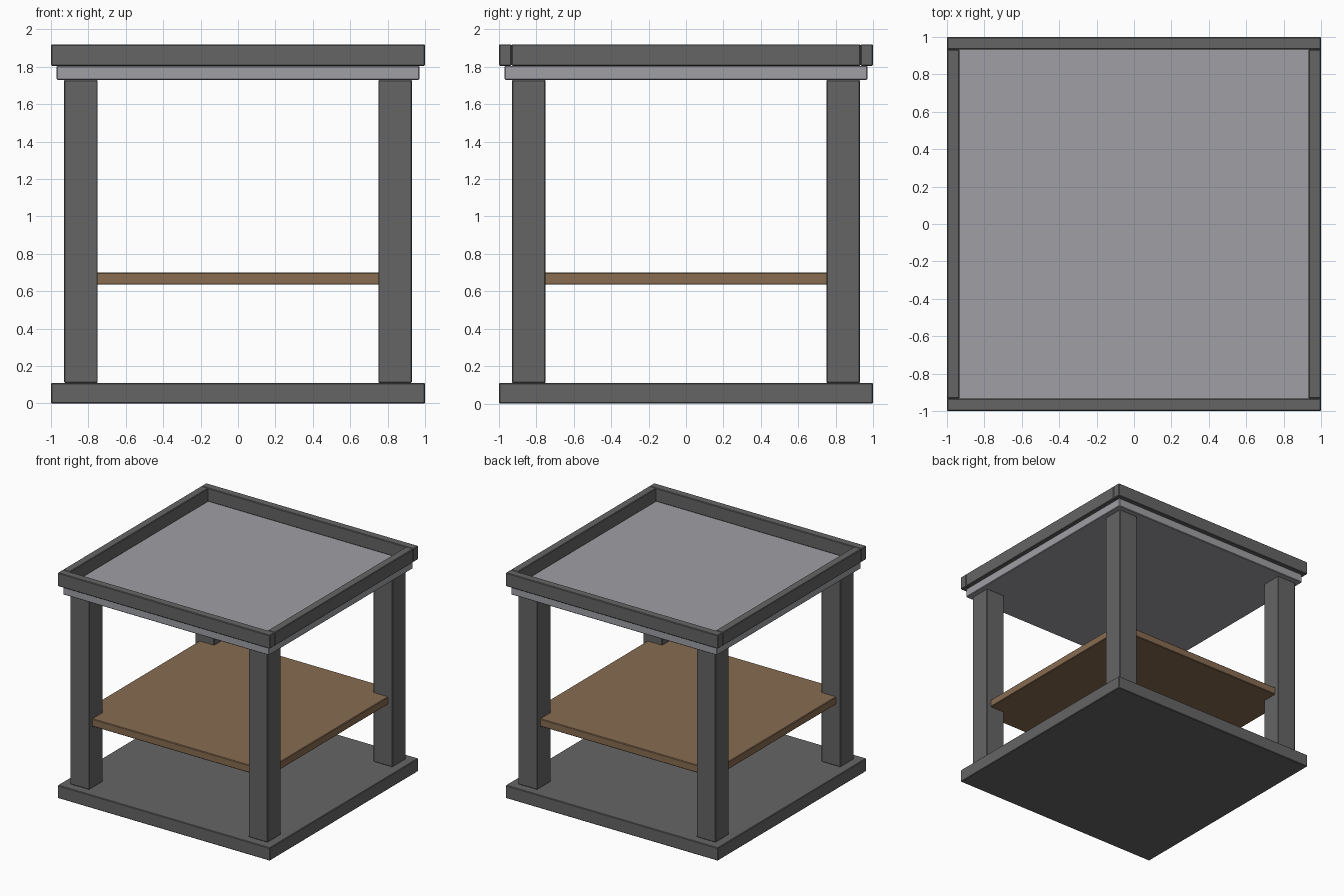
import bpy

cube = bpy.data.objects.get("Cube")
if cube:
    bpy.data.objects.remove(cube, do_unlink=True)


def make_material(name, rgb):
    mat = bpy.data.materials.new(name)
    mat.use_nodes = True
    colour = (*rgb, 1.0)
    mat.diffuse_color = colour
    mat.node_tree.nodes["Principled BSDF"].inputs["Base Color"].default_value = colour
    return mat


dark_grey = make_material("dark grey", (0.13, 0.13, 0.13))
light_grey = make_material("light grey", (0.35, 0.353, 0.376))
brown_wood = make_material("brown wood", (0.242, 0.15, 0.082))


def box(name, low, high, mat, bevel=0.005):
    """Box between two corners, with slightly eased edges."""
    bpy.ops.mesh.primitive_cube_add(size=1)
    obj = bpy.context.object
    obj.name = name
    for v in obj.data.vertices:
        v.co = [(a + b) / 2 + c * (b - a) for a, b, c in zip(low, high, v.co)]
    obj.data.materials.append(mat)
    mod = obj.modifiers.new("eased edges", 'BEVEL')
    mod.width = bevel
    mod.segments = 1
    return obj


def slab(name, half, bottom, top, mat):
    return box(name, (-half, -half, bottom), (half, half, top), mat)


BASE_TOP, TRAY_BOTTOM, TRAY_TOP, RIM_TOP = 0.11, 1.73, 1.805, 1.92
RIM_INNER = 0.932
LEG_INNER, LEG_OUTER = 0.75, 0.93

# Horizontal boards
slab("base_board", 1.0, 0, BASE_TOP, dark_grey)
slab("middle_shelf", 0.89, 0.635, 0.7, brown_wood)
slab("top_panel", 0.97, TRAY_BOTTOM, TRAY_TOP, light_grey)

# Four corner legs
for side, sx in (("right", -1), ("left", 1)):
    for end, sy in (("front", -1), ("back", 1)):
        xs = sorted((sx * LEG_INNER, sx * LEG_OUTER))
        ys = sorted((sy * LEG_INNER, sy * LEG_OUTER))
        box(f"{end}_{side}_leg", (xs[0], ys[0], BASE_TOP),
            (xs[1], ys[1], TRAY_BOTTOM), dark_grey)

# Raised rim: full-length front and back rails, side rails fitted between
for end, s in (("front", -1), ("back", 1)):
    ys = sorted((s * RIM_INNER, s))
    box(f"{end}_rim_rail", (-1, ys[0], TRAY_TOP), (1, ys[1], RIM_TOP), dark_grey)
for side, s in (("right", -1), ("left", 1)):
    xs = sorted((s * RIM_INNER, s))
    box(f"{side}_rim_rail", (xs[0], -RIM_INNER, TRAY_TOP),
        (xs[1], RIM_INNER, RIM_TOP), dark_grey)
